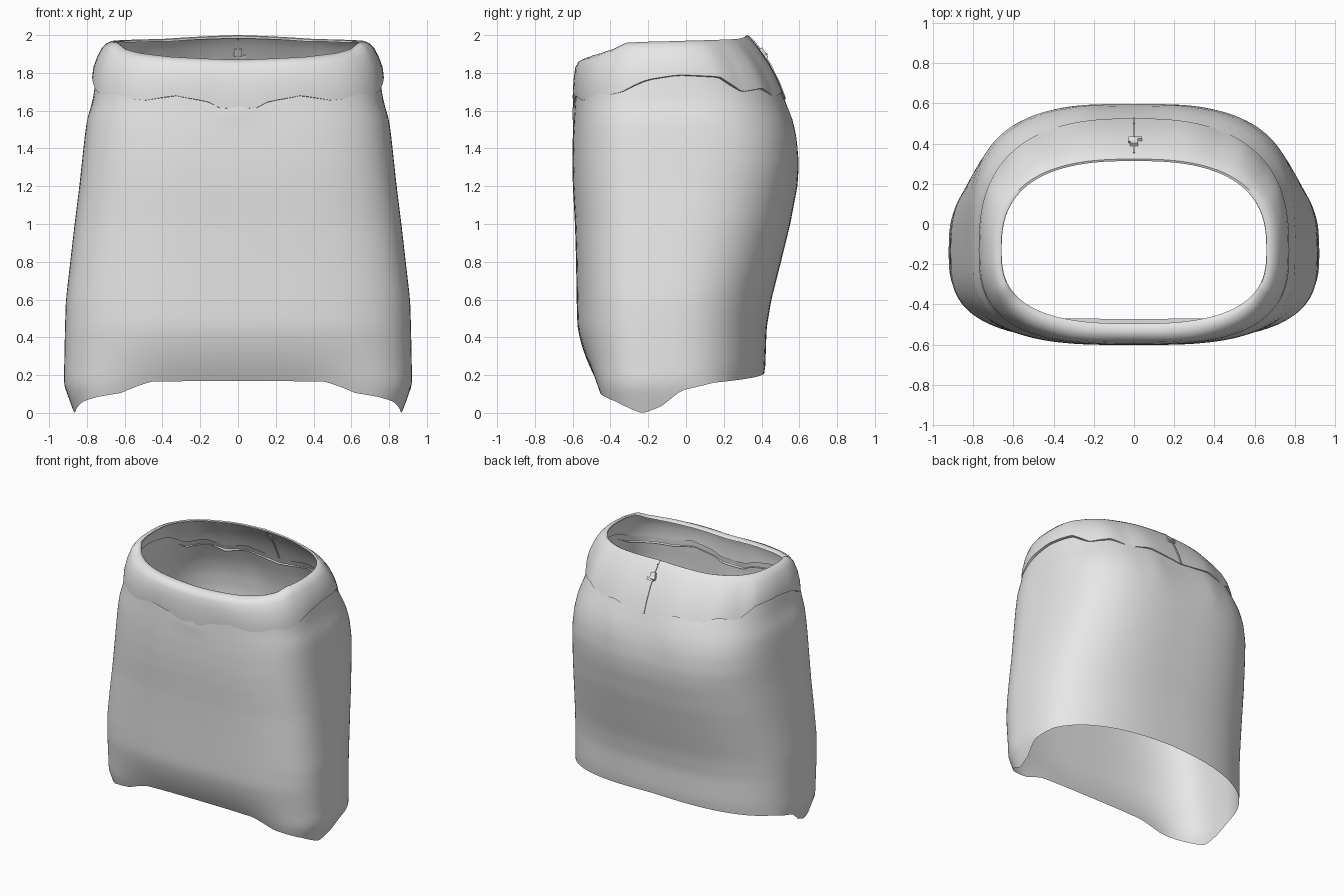
import bpy, bmesh, math
from mathutils import Matrix, Vector

if "Cube" in bpy.data.objects:
    bpy.data.objects.remove(bpy.data.objects["Cube"], do_unlink=True)


def material(name, rgb):
    m = bpy.data.materials.new(name)
    m.use_nodes = True
    m.diffuse_color = (*rgb, 1)
    m.node_tree.nodes["Principled BSDF"].inputs["Base Color"].default_value = (*rgb, 1)
    return m


CLOTH = material("light grey cloth", (0.8, 0.8, 0.8))
SEGS = 128


def lerp(table, v):
    """Interpolate the rows (key, values...) of a table."""
    if v <= table[0][0]:
        return table[0][1:]
    for a, b in zip(table, table[1:]):
        if v <= b[0]:
            f = (v - a[0]) / (b[0] - a[0])
            return [p + (q - p) * f for p, q in zip(a[1:], b[1:])]
    return table[-1][1:]


def section(angle, half_x, front, back, n_front, n_back):
    """Point on a rounded oblong; the angle runs from the front to the left side."""
    mid = -0.13
    s, c = math.sin(angle), math.cos(angle)
    n, end = (n_front, front) if c > 0 else (n_back, back)
    x = math.copysign(abs(s) ** (2 / n), s) * half_x
    return x, mid + abs(c) ** (2 / n) * (end - mid)


def finish(bm, name, angle=50):
    bmesh.ops.recalc_face_normals(bm, faces=bm.faces)
    me = bpy.data.meshes.new(name)
    bm.to_mesh(me)
    bm.free()
    ob = bpy.data.objects.new(name, me)
    bpy.context.collection.objects.link(ob)
    me.materials.append(CLOTH)
    bpy.ops.object.select_all(action='DESELECT')
    bpy.context.view_layer.objects.active = ob
    ob.select_set(True)
    bpy.ops.object.shade_smooth_by_angle(angle=math.radians(angle))


def loft(name, rows, point):
    """Tube of rings, each vertex given by point(row, angle)."""
    bm = bmesh.new()
    rings = []
    for r in rows:
        rings.append([bm.verts.new(point(r, 2 * math.pi * i / SEGS)) for i in range(SEGS)])
    for a, b in zip(rings, rings[1:]):
        for i in range(SEGS):
            j = (i + 1) % SEGS
            bm.faces.new((a[i], a[j], b[j], b[i]))
    finish(bm, name)


def turn(angle):
    """Degrees away from the front, the same on both sides."""
    d = math.degrees(angle) % 360
    return min(d, 360 - d)


# Edge heights around the body: degrees from the front, z
HEM = [(0, .17), (20, .165), (34, .105), (48, .085), (62, .06), (72, .03), (82, 0), (86, .005), (90, .035),
       (93, .08), (97, .12), (115, .16), (180, .21)]
BAND_EDGE = [(0, 1.61), (3, 1.615), (6, 1.65), (17, 1.68), (31, 1.655), (60, 1.68), (72, 1.70),
             (85, 1.76), (94, 1.79), (112, 1.78), (125, 1.70), (140, 1.72), (152, 1.67),
             (165, 1.70), (180, 1.66)]
RIM = [(0, 1.87), (25, 1.885), (45, 1.905), (58, 1.925), (70, 1.96), (100, 1.97), (150, 1.98), (180, 2)]

# Body: z, half width, front y, back y, front and back roundness
BODY = [(0, .868, -.53, .4, 3, 2.6), (.15, .922, -.545, .405, 3.1, 2.6), (.25, .92, -.555, .42, 3.1, 2.6),
        (.45, .916, -.575, .427, 3.2, 2.6), (.6, .911, -.579, .452, 3.2, 2.6), (.8, .888, -.582, .503, 3.2, 2.7),
        (1, .865, -.588, .552, 3.1, 2.8), (1.2, .84, -.599, .59, 3.1, 2.9), (1.32, .827, -.602, .599, 3.1, 3),
        (1.45, .813, -.6, .59, 3.1, 3), (1.55, .8, -.595, .568, 3.1, 2.9), (1.65, .77, -.588, .53, 3.1, 2.8),
        (1.75, .755, -.582, .486, 3.1, 2.6), (1.85, .74, -.575, .43, 3.1, 2.6)]


def body_point(t, a):
    d = turn(a)
    low = lerp(HEM, d)[0]
    high = lerp(BAND_EDGE, d)[0] + .04
    z = low + (high - low) * t
    x, y = section(a, *lerp(BODY, z))
    if y > .2:
        # soft gathers below the back opening
        gather = math.exp(-((z - 1.55) / .16) ** 2)
        y -= .02 * gather * math.exp(-(x / .05) ** 2)
        y += .008 * gather * math.cos(x * 24) * math.exp(-(x / .3) ** 2)
    elif y < -.3:
        # small tuck under the front of the waistband
        y -= .012 * math.exp(-(x / .08) ** 2 - ((z - 1.595) / .04) ** 2)
        # lower front curling inwards to the hem
        y += .075 * (max(0, .5 - z) / .33) ** 2 * math.exp(-(x / .62) ** 4)
    return x, y, z


loft("skirt_body", [i / 36 for i in range(37)], body_point)

# Waistband: height share, half width, front y, back y; rolled over at the rim
BAND = [(-.02, .755, -.58, .505), (0, .772, -.597, .525), (.25, .766, -.6, .493), (.55, .746, -.596, .443),
        (.8, .722, -.588, .385), (.93, .7, -.572, .35), (1, .672, -.54, .323), (.985, .66, -.51, .313),
        (.95, .658, -.495, .315)]


def band_point(row, a):
    d = turn(a)
    low, high = lerp(BAND_EDGE, d)[0], lerp(RIM, d)[0]
    x, y = section(a, *row[1:], 2.9 - .4 * max(0, row[0] - .5), 2.6)
    return x, y, low + (high - low) * row[0]


loft("waistband", BAND, band_point)


# Back zip: raised seam, slider and pull
def block(bm, centre, size, tilt):
    m = Matrix.Translation(Vector(centre)) @ Matrix.Rotation(tilt, 4, 'X')
    bmesh.ops.create_cube(bm, size=1, matrix=m @ Matrix.Diagonal((*size, 1)))


bm = bmesh.new()
path = [(.323, 1.995), (.35, 1.976), (.385, 1.932), (.443, 1.847), (.493, 1.745), (.525, 1.66)]
for (y0, z0), (y1, z1) in zip(path, path[1:]):
    run = math.hypot(y1 - y0, z1 - z0)
    block(bm, (0, (y0 + y1) / 2, (z0 + z1) / 2), (.012, .012, run), math.atan2(y1 - y0, z0 - z1))
finish(bm, "zip_seam", 30)

bm = bmesh.new()
block(bm, (0, .405, 1.91), (.04, .025, .045), .55)
block(bm, (.012, .423, 1.887), (.055, .016, .022), .5)
block(bm, (-.012, .417, 1.9), (.03, .02, .03), .9)
finish(bm, "zip_slider", 30)
